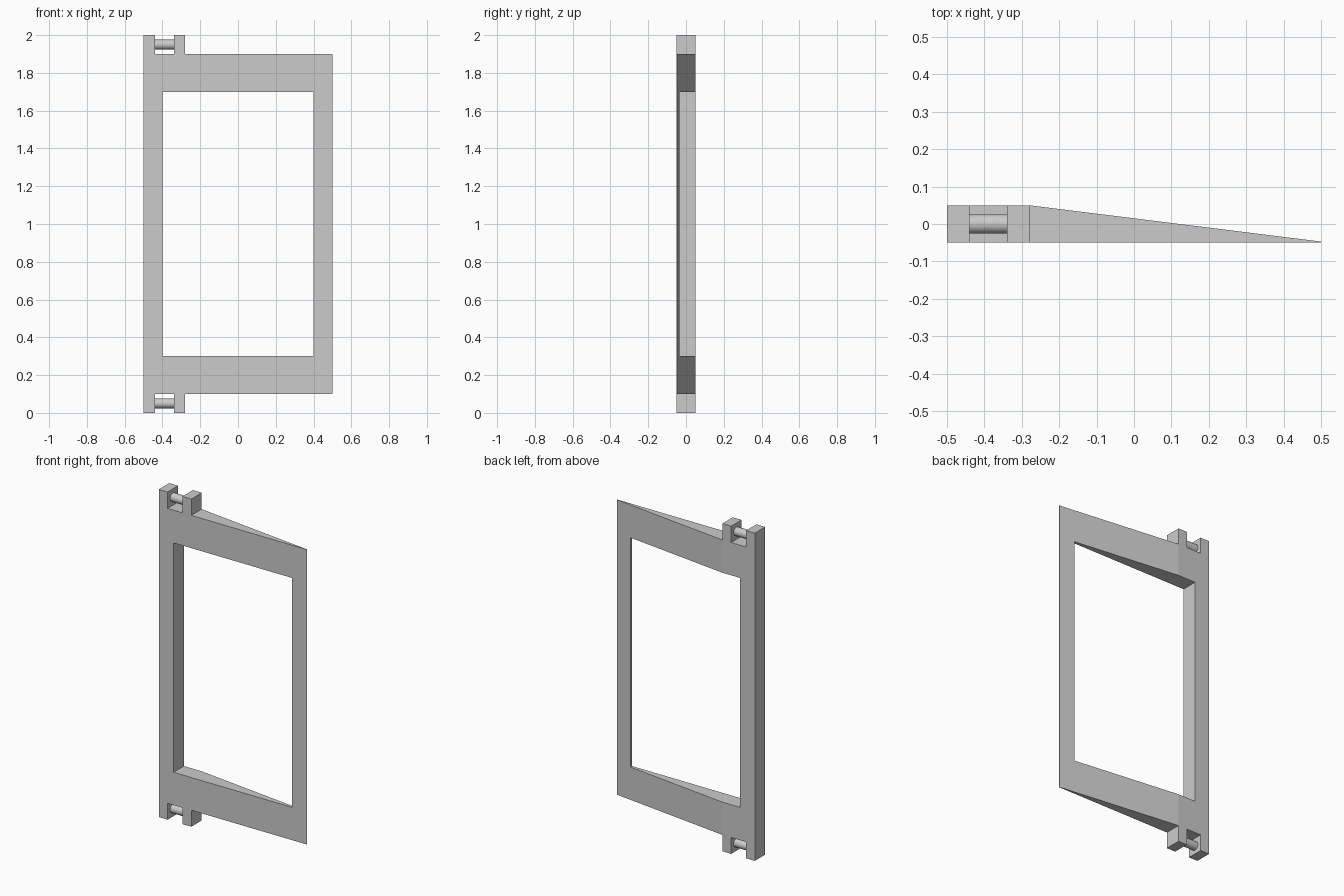
import bpy
import bmesh
import math
from mathutils import Matrix

cube = bpy.data.objects.get("Cube")
if cube:
    bpy.data.objects.remove(cube, do_unlink=True)

grey = bpy.data.materials.new("plain grey")
grey.use_nodes = True
colour = (0.6, 0.6, 0.6, 1)
grey.diffuse_color = colour
grey.node_tree.nodes["Principled BSDF"].inputs["Base Color"].default_value = colour

FRONT, BACK = -0.05, 0.05
TIP_THICKNESS = 0.003
X_CUTS = [-0.5, -0.44, -0.4, -0.34, -0.28, 0.4, 0.5]
Z_CUTS = [0, 0.1, 0.3, 1.7, 1.9, 2]


def make_object(name, bm):
    bmesh.ops.recalc_face_normals(bm, faces=bm.faces[:])
    mesh = bpy.data.meshes.new(name)
    bm.to_mesh(mesh)
    bm.free()
    mesh.materials.append(grey)
    obj = bpy.data.objects.new(name, mesh)
    bpy.context.collection.objects.link(obj)
    return obj


def is_solid(x, z):
    """Whether the frame has material at this point of the front outline."""
    if abs(z - 1) > 0.9:  # hinge lugs beside the notch
        return x < -0.44 or -0.34 < x < -0.28
    return not (abs(x) < 0.4 and abs(z - 1) < 0.7)


def back_y(x):
    """The back is level at the hinge side and tapers to a thin edge."""
    t = max(0, (x + 0.28) / 0.78)
    return BACK + t * (FRONT + TIP_THICKNESS - BACK)


# Frame with hinge lugs: front outline, extruded to the tapered back
bm = bmesh.new()
for x0, x1 in zip(X_CUTS, X_CUTS[1:]):
    for z0, z1 in zip(Z_CUTS, Z_CUTS[1:]):
        if is_solid((x0 + x1) / 2, (z0 + z1) / 2):
            corners = [(x0, z0), (x1, z0), (x1, z1), (x0, z1)]
            bm.faces.new([bm.verts.new((x, FRONT, z)) for x, z in corners])
bmesh.ops.remove_doubles(bm, verts=bm.verts[:], dist=0.0001)
front_faces = bm.faces[:]
extruded = bmesh.ops.extrude_face_region(bm, geom=front_faces, use_keep_orig=True)
for v in extruded["geom"]:
    if isinstance(v, bmesh.types.BMVert):
        v.co.y = back_y(v.co.x)
bmesh.ops.recalc_face_normals(bm, faces=bm.faces[:])
make_object("tapered_frame", bm)

# Hinge pins across the top and bottom notches
for name, z in (("bottom_hinge_pin", 0.05), ("top_hinge_pin", 1.95)):
    bm = bmesh.new()
    bmesh.ops.create_cone(bm, cap_ends=True, segments=32, radius1=0.026,
                          radius2=0.026, depth=0.1)
    bm.transform(Matrix.Translation((-0.39, 0, z))
                 @ Matrix.Rotation(math.pi / 2, 4, "Y"))
    pin = make_object(name, bm)
    bpy.ops.object.select_all(action="DESELECT")
    pin.select_set(True)
    bpy.context.view_layer.objects.active = pin
    bpy.ops.object.shade_smooth_by_angle(angle=math.radians(40))
